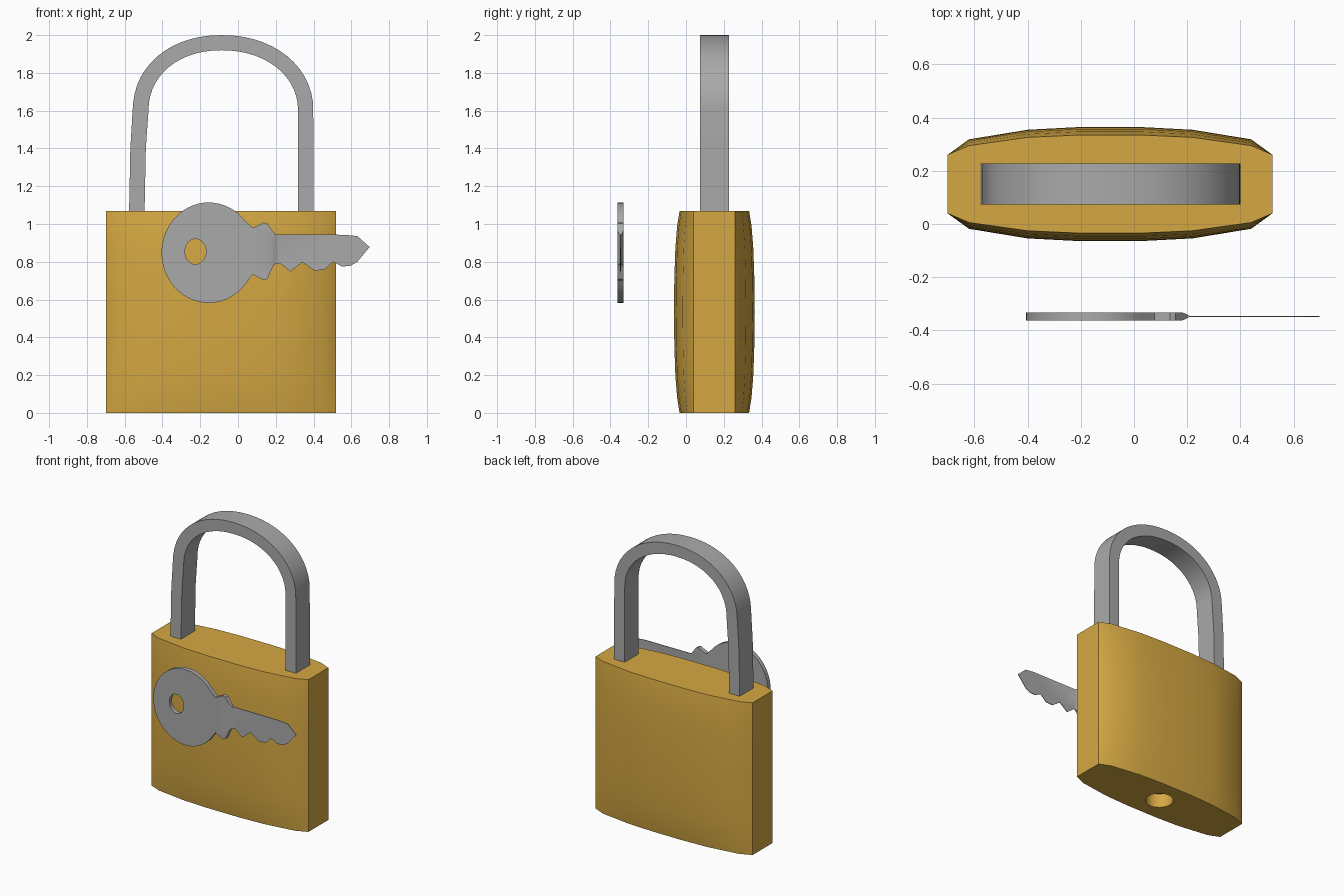
import bpy, bmesh, math
from mathutils import Vector

if "Cube" in bpy.data.objects:
    bpy.data.objects.remove(bpy.data.objects["Cube"])

CX, CY = -0.09, 0.15          # centre of the lock body


def material(name, rgb):
    m = bpy.data.materials.new(name)
    m.diffuse_color = (*rgb, 1)
    m.use_nodes = True
    m.node_tree.nodes["Principled BSDF"].inputs["Base Color"].default_value = m.diffuse_color
    return m


gold = material("brass gold", (0.66, 0.39, 0.055))
steel = material("steel grey", (0.40, 0.40, 0.40))


def finish(bm, name, mat):
    bmesh.ops.recalc_face_normals(bm, faces=bm.faces[:])
    me = bpy.data.meshes.new(name)
    bm.to_mesh(me)
    bm.free()
    ob = bpy.data.objects.new(name, me)
    bpy.context.collection.objects.link(ob)
    me.materials.append(mat)
    return ob


def smooth(ob, angle=30):
    bpy.ops.object.select_all(action='DESELECT')
    ob.select_set(True)
    bpy.context.view_layer.objects.active = ob
    bpy.ops.object.shade_smooth_by_angle(angle=math.radians(angle))


def loft(bm, rings, closed=False):
    """Skin a list of equal-sized point rings, capping the ends."""
    vs = [[bm.verts.new(p) for p in r] for r in rings]
    n = len(vs[0])
    for a, b in zip(vs, vs[1:]):
        for i in range(n):
            j = (i + 1) % n
            bm.faces.new((a[i], a[j], b[j], b[i]))
    bm.faces.new(vs[0])
    bm.faces.new(vs[-1])


# Lock body: pillow-shaped section, slightly thinner at top and bottom
quarter = [(0.61, 0.11), (0.53, 0.168), (0.31, 0.204), (0.12, 0.214)]
levels = [(0, 0.86), (0.08, 0.92), (0.2, 0.965), (0.36, 0.99), (0.535, 1.0)]
levels += [(1.07 - z, s) for z, s in reversed(levels[:-1])]
rings = []
for z, s in levels:
    half = [(x, y if x > 0.6 else y * s) for x, y in quarter]
    upper = half + [(-x, y) for x, y in reversed(half)]
    section = upper + [(x, -y) for x, y in reversed(upper)]
    rings.append([(CX + x, CY + y, z) for x, y in section])
bm = bmesh.new()
loft(bm, rings)
body = finish(bm, "lock_body", gold)

# Keyhole recess in the underside
bm = bmesh.new()
bmesh.ops.create_cone(bm, cap_ends=True, segments=24, radius1=0.09, radius2=0.09, depth=0.2)
bmesh.ops.translate(bm, verts=bm.verts[:], vec=(CX, CY, 0))
cutter = finish(bm, "keyhole_cutter", gold)
cutter.hide_render = True
mod = body.modifiers.new("keyhole", 'BOOLEAN')
mod.operation, mod.object, mod.solver = 'DIFFERENCE', cutter, 'EXACT'
bpy.context.view_layer.objects.active = body
bpy.ops.object.modifier_apply(modifier=mod.name)
bpy.data.objects.remove(cutter)
smooth(body)

# Shackle: flat bar swept along an arch (outer and inner edge profiles)
outer = [(-0.577, 1.05), (-0.57, 1.4), (-0.558, 1.6)]
inner = [(-0.495, 1.05), (-0.488, 1.4), (-0.474, 1.6)]
steps = 28
for i in range(1, steps):
    t = math.pi * (1 - i / steps)
    k = (1 - math.cos(t)) / 2                      # 0 at right, 1 at left
    c, s = math.cos(t), math.sin(t)
    c = math.copysign(abs(c) ** 0.95, c)
    rx_o, rx_i = 0.485 - 0.014 * k, 0.404 - 0.016 * k
    outer.append((-0.086 + rx_o * c, 1.6 + 0.40 * s ** 0.95))
    inner.append((-0.086 + rx_i * c, 1.6 + 0.32 * s ** 0.95))
outer += [(0.398, 1.6), (0.4, 1.4), (0.4, 1.05)]
inner += [(0.318, 1.6), (0.318, 1.4), (0.318, 1.05)]
bm = bmesh.new()
loft(bm, [[(ox, 0.073, oz), (ox, 0.227, oz), (ix, 0.227, iz), (ix, 0.073, iz)]
          for (ox, oz), (ix, iz) in zip(outer, inner)])
smooth(finish(bm, "shackle", steel))

# Key: round bow and toothed blade as one outline with a hanging hole
outline = [(0.077, 0.98), (0.105, 0.992), (0.135, 1.008), (0.155, 1.002), (0.177, 0.972),
           (0.2, 0.944), (0.563, 0.943), (0.632, 0.936), (0.697, 0.878), (0.632, 0.80),
           (0.595, 0.778), (0.55, 0.775), (0.505, 0.80), (0.458, 0.758), (0.405, 0.753),
           (0.341, 0.798), (0.278, 0.748), (0.22, 0.793), (0.19, 0.785), (0.175, 0.755),
           (0.156, 0.709), (0.138, 0.702), (0.077, 0.732)]
for i in range(41):
    a = math.radians(-40 - i * 280 / 40)
    outline.append((-0.155 + 0.25 * math.cos(a), 0.848 + 0.266 * math.sin(a)))
hole = [(-0.225 + 0.056 * math.cos(a), 0.854 + 0.067 * math.sin(a))
        for a in (i * math.tau / 24 for i in range(24))]
Y, THICK, THIN = -0.347, 0.015, 0.002
bm = bmesh.new()
edges = []
for loop in (outline, hole):
    vs = [bm.verts.new((x, Y - THICK, z)) for x, z in loop]
    edges += [bm.edges.new((vs[i - 1], vs[i])) for i in range(len(vs))]
bmesh.ops.triangle_fill(bm, edges=edges, use_beauty=True, normal=(0, -1, 0))
ext = bmesh.ops.extrude_face_region(bm, geom=bm.faces[:])
bmesh.ops.translate(bm, vec=(0, 2 * THICK, 0),
                    verts=[g for g in ext["geom"] if isinstance(g, bmesh.types.BMVert)])
# Thin the blade past the shoulder with a short ramp
for x in (0.182, 0.21):
    bmesh.ops.bisect_plane(bm, geom=bm.verts[:] + bm.edges[:] + bm.faces[:],
                           plane_co=(x, 0, 0), plane_no=(1, 0, 0))
for v in bm.verts:
    t = min(max((v.co.x - 0.182) / 0.028, 0), 1)
    depth = THICK + (THIN - THICK) * t
    v.co.y = Y + math.copysign(depth, v.co.y - Y)
smooth(finish(bm, "key", steel), 25)
